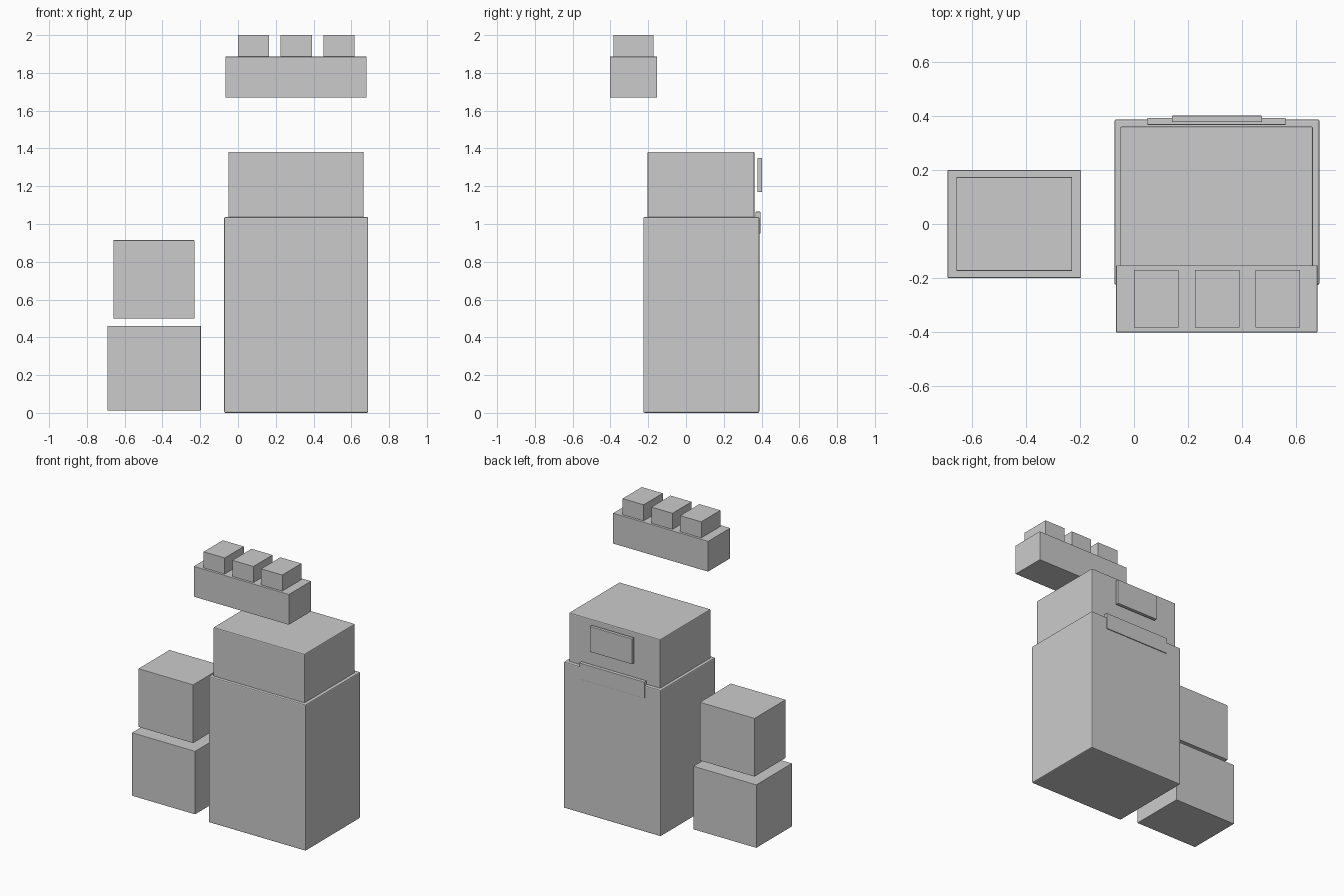
import bpy

if "Cube" in bpy.data.objects:
    bpy.data.objects.remove(bpy.data.objects["Cube"])


def box(name, x, y, z, bevel=0.0):
    """Axis-aligned box from (min, max) ranges, with an optional small edge bevel."""
    bpy.ops.mesh.primitive_cube_add(
        size=1, location=[(a + b) / 2 for a, b in (x, y, z)])
    ob = bpy.context.object
    ob.name = name
    ob.scale = [b - a for a, b in (x, y, z)]
    bpy.ops.object.transform_apply(location=False, rotation=False, scale=True)
    if bevel:
        mod = ob.modifiers.new("edge_bevel", 'BEVEL')
        mod.width = bevel
        mod.segments = 2
    return ob


# Tall main body with a slightly narrower upper section
box("main_body", (-0.073, 0.689), (-0.226, 0.388), (0.0, 1.037), 0.007)
box("upper_body", (-0.051, 0.665), (-0.204, 0.362), (1.03, 1.382), 0.006)

# Thin plates on the back
box("back_ledge_plate", (0.05, 0.563), (0.368, 0.394), (0.95, 1.065), 0.002)
box("back_panel", (0.141, 0.475), (0.378, 0.402), (1.17, 1.35), 0.002)

# Raised front bar carrying three blocks
box("top_bar", (-0.066, 0.681), (-0.402, -0.154), (1.67, 1.886), 0.002)
for i in range(3):
    x0 = 0.226 * i
    box(f"top_block_{i + 1}", (x0, x0 + 0.165), (-0.385, -0.171), (1.884, 2.0))

# Two stacked side crates
box("side_crate_lower", (-0.692, -0.197), (-0.2, 0.2), (0.013, 0.461), 0.002)
box("side_crate_upper", (-0.66, -0.23), (-0.174, 0.174), (0.5, 0.914), 0.002)
